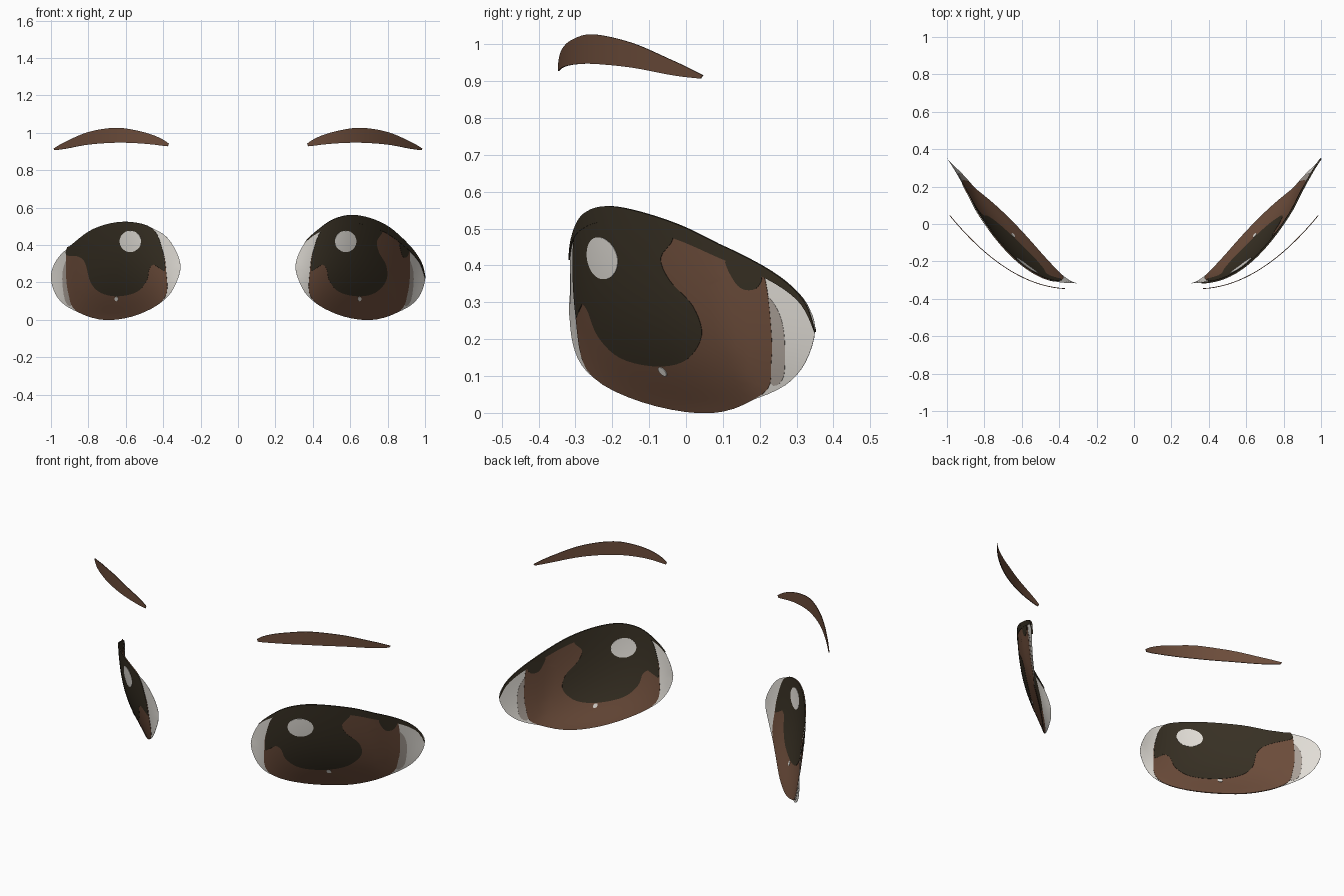
import bpy
import bmesh
import math
from mathutils import Vector

default_cube = bpy.data.objects.get("Cube")
if default_cube:
    bpy.data.objects.remove(default_cube, do_unlink=True)


def make_material(name, colour):
    mat = bpy.data.materials.new(name)
    mat.use_nodes = True
    mat.diffuse_color = (*colour, 1)
    mat.node_tree.nodes["Principled BSDF"].inputs["Base Color"].default_value = (*colour, 1)
    return mat


WHITE = make_material("eye white", (0.75, 0.72, 0.67))
SHADE = make_material("shaded eye white", (0.4, 0.35, 0.31))
BROWN = make_material("warm brown", (0.15, 0.073, 0.043))
DARK = make_material("dark brown", (0.038, 0.029, 0.017))


def eye_depth(x, z):
    """Curved eye surface: bulges between the corners, lower edge tucked back."""
    chord = -0.315 + (x - 0.31) * 0.964
    t = min(1, abs(x - 0.655) / 0.345)
    bulge = 0.2 * (1 - math.exp(-(max(0, z) / 0.22) ** 1.2))
    outer_sweep = max(0, 3 * (x - 0.85) * (1 - x))
    return chord - (1 - t * t) * bulge + outer_sweep


def brow_depth(x, z):
    s = x - 0.375
    return -0.345 + 0.063 * s + 0.947 * s * s


def spline(points, steps, closed):
    """Catmull-Rom curve through 2D points."""
    pts = [Vector(p) for p in points]
    n = len(pts)
    pick = (lambda i: pts[i % n]) if closed else (lambda i: pts[max(0, min(n - 1, i))])
    out = []
    for i in range(n if closed else n - 1):
        a, b, c, d = (pick(i + k) for k in (-1, 0, 1, 2))
        for k in range(steps):
            t = k / steps
            out.append(0.5 * (2 * b + (c - a) * t + (2 * a - 5 * b + 4 * c - d) * t * t
                              + (3 * b - a - 3 * c + d) * t ** 3))
    if not closed:
        out.append(pts[-1])
    return out


def finish(name, bm, mat, thickness):
    mesh = bpy.data.meshes.new(name)
    bm.to_mesh(mesh)
    bm.free()
    mesh.materials.append(mat)
    obj = bpy.data.objects.new(name, mesh)
    bpy.context.collection.objects.link(obj)
    bpy.ops.object.select_all(action='DESELECT')
    obj.select_set(True)
    bpy.context.view_layer.objects.active = obj
    solid = obj.modifiers.new("Thickness", 'SOLIDIFY')
    solid.thickness = thickness
    solid.offset = 0
    bpy.ops.object.modifier_apply(modifier=solid.name)
    bpy.ops.object.shade_smooth_by_angle(angle=math.radians(40))


def plate(name, outline, centre, mat, thickness, side, rings=14, steps=5):
    """Filled outline made of concentric rings laid on the eye surface."""
    bm = bmesh.new()
    centre = Vector(centre)
    curve = spline(outline, steps, True)

    def place(p):
        return bm.verts.new((side * p.x, eye_depth(p.x, p.y), p.y))

    hub = place(centre)
    inner = None
    for r in range(1, rings + 1):
        ring = [place(centre.lerp(p, r / rings)) for p in curve]
        for i in range(len(ring)):
            j = (i + 1) % len(ring)
            if inner:
                bm.faces.new((inner[i], ring[i], ring[j], inner[j]))
            else:
                bm.faces.new((hub, ring[i], ring[j]))
        inner = ring
    finish(name, bm, mat, thickness)


def strip(name, lower, upper, depth, mat, thickness, side, rows=4):
    """Tapered band lofted between a lower and an upper edge."""
    bm = bmesh.new()
    low, high = spline(lower, 6, False), spline(upper, 6, False)
    grid = []
    for r in range(rows + 1):
        line = [a.lerp(b, r / rows) for a, b in zip(low, high)]
        grid.append([bm.verts.new((side * p.x, depth(p.x, p.y), p.y)) for p in line])
    for a, b in zip(grid, grid[1:]):
        for i in range(len(a) - 1):
            bm.faces.new((a[i], a[i + 1], b[i + 1], b[i]))
    bmesh.ops.remove_doubles(bm, verts=bm.verts, dist=0.0001)
    finish(name, bm, mat, thickness)


def oval(x, z, rx, rz, count=10):
    angles = [math.tau * i / count for i in range(count)]
    return [(x + rx * math.cos(a), z + rz * math.sin(a)) for a in angles]


# Outlines as (distance from the middle, height)
EYE = [(.31, .31), (.37, .43), (.46, .49), (.61, .525), (.77, .487), (.89, .4),
       (.97, .32), (1, .225), (.965, .12), (.875, .05), (.71, 0), (.53, .03),
       (.39, .11), (.325, .21)]
IRIS = [(.46, .49), (.405, .38), (.385, .27), (.39, .12), (.53, .03), (.71, 0),
        (.865, .05), (.905, .14), (.918, .25), (.915, .375), (.89, .4),
        (.77, .487), (.61, .525)]
# Pupil: shared inner half, then an outer half for each eye
PUPIL = [(.61, .525), (.46, .49), (.405, .38), (.389, .265), (.415, .28), (.445, .296),
         (.472, .275), (.487, .21), (.54, .15), (.64, .127), (.73, .145)]
PUPIL_OUTER = {
    1: [(.79, .21), (.79, .29), (.752, .36), (.74, .42), (.765, .485)],
    -1: [(.785, .2), (.815, .305), (.855, .34), (.912, .345), (.915, .375),
         (.89, .4), (.77, .487)],
}
NOTCH = [(.862, .415), (.87, .36), (.883, .335), (.902, .338), (.912, .37), (.893, .4)]
CORNER = [(.89, .08), (.922, .1), (.938, .2), (.932, .28), (.905, .33), (.9, .2)]
LID_LOW = [(.36, .415), (.41, .455), (.5, .498), (.62, .518), (.77, .475), (.89, .39),
           (.967, .308), (1, .22)]
LID_HIGH = [(.36, .42), (.415, .472), (.515, .54), (.635, .56), (.785, .51),
            (.91, .403), (.977, .31), (1, .225)]
BROW_LOW = [(.375, .928), (.405, .931), (.46, .938), (.55, .945), (.66, .947), (.8, .937),
            (.92, .915), (.98, .907)]
BROW_HIGH = [(.37, .942), (.4, .963), (.46, .99), (.55, 1.014), (.66, 1.027), (.8, 1.004),
             (.92, .953), (.985, .916)]

for side, label in ((1, "left"), (-1, "right")):
    # Eye layers, each slightly thicker so it shows on both faces
    plate(label + "_eye_white", EYE, (.65, .26), WHITE, .001, side)
    plate(label + "_eye_corner_shade", CORNER, (.912, .2), SHADE, .003, side, 4)
    plate(label + "_iris", IRIS, (.65, .26), BROWN, .0045, side)
    plate(label + "_pupil", PUPIL + PUPIL_OUTER[side], (.61, .4), DARK, .007, side)
    plate(label + "_highlight", oval(.573, .42, .057, .057), (.573, .42), WHITE,
          .0098, side, 5)
    plate(label + "_small_glint", oval(.648, .113, .009, .012), (.648, .113), WHITE,
          .0098, side, 2, 2)
    # Eyebrow
    strip(label + "_eyebrow", BROW_LOW, BROW_HIGH, brow_depth, BROWN, .004, side)

# Upper lid and dark iris notch on the left eye only
strip("left_upper_lid", LID_LOW, LID_HIGH, eye_depth, DARK, .009, 1)
plate("left_iris_notch", NOTCH, (.888, .37), DARK, .007, 1, 4)
